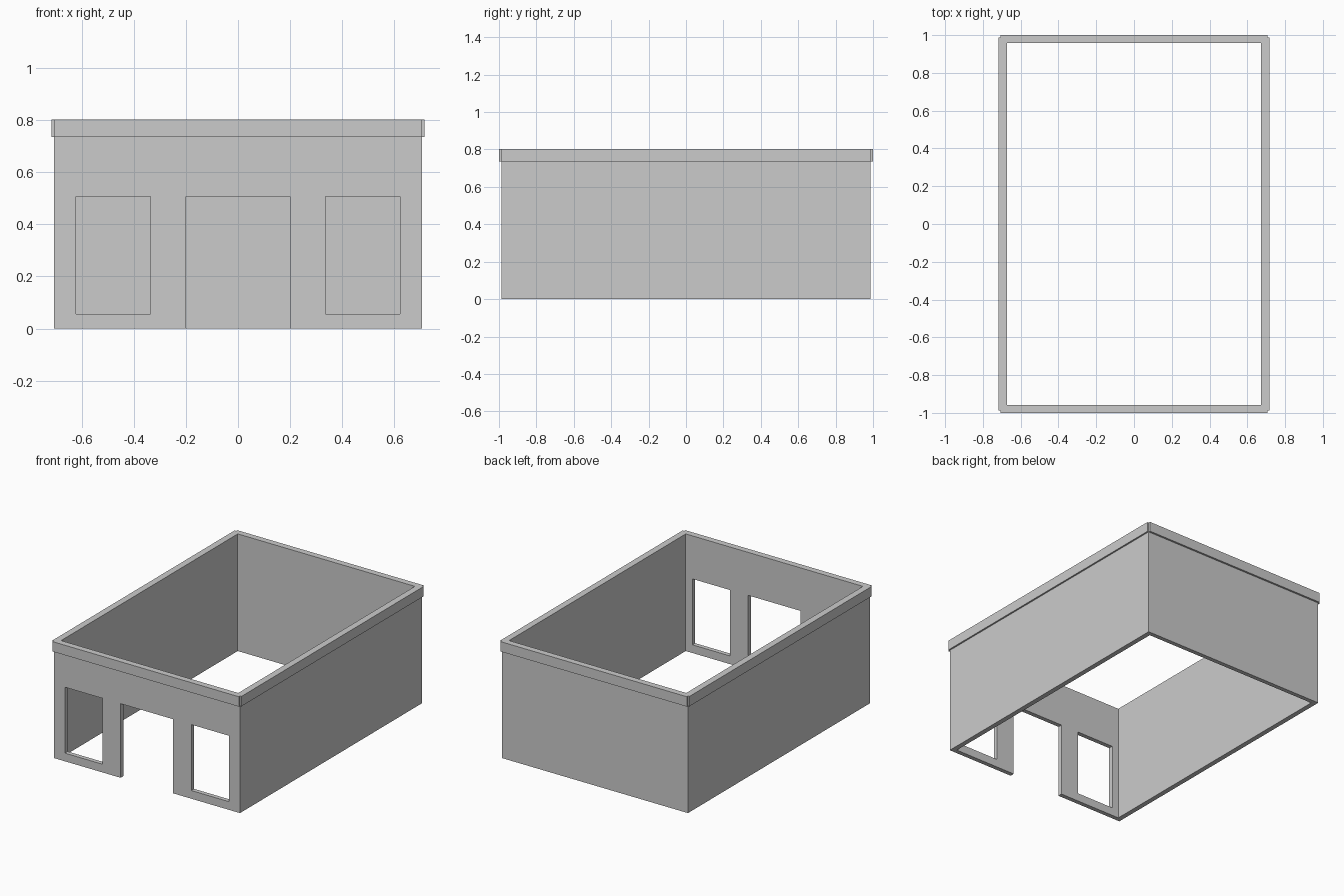
import bpy
import bmesh

cube = bpy.data.objects.get("Cube")
if cube:
    bpy.data.objects.remove(cube, do_unlink=True)

# Overall sizes
WALL_X, WALL_Y = 0.706, 0.987      # outer faces of the walls
ROOM_X, ROOM_Y = 0.672, 0.957      # inner faces of the walls
TRIM_X, TRIM_Y = 0.717, 1.0        # outer faces of the parapet trim
TOP, TRIM_BASE = 0.803, 0.735
OPENING_TOP, SILL = 0.508, 0.056
DOOR_X = 0.199
WINDOW_IN, WINDOW_OUT = 0.337, 0.622

grey = bpy.data.materials.new("plain_grey")
grey.use_nodes = True
grey.diffuse_color = (0.6, 0.6, 0.6, 1)
grey.node_tree.nodes["Principled BSDF"].inputs["Base Color"].default_value = grey.diffuse_color


def prism(name, outline, bottom, top, axis="Z"):
    """Extrude an outline: (x, y) points along z, or (x, z) points along y."""
    bm = bmesh.new()
    place = (lambda u, v: (u, v, bottom)) if axis == "Z" else (lambda u, v: (u, bottom, v))
    face = bm.faces.new([bm.verts.new(place(u, v)) for u, v in outline])
    new = bmesh.ops.extrude_face_region(bm, geom=[face])["geom"]
    shift = (0, 0, top - bottom) if axis == "Z" else (0, top - bottom, 0)
    bmesh.ops.translate(bm, vec=shift, verts=[g for g in new if isinstance(g, bmesh.types.BMVert)])
    bmesh.ops.recalc_face_normals(bm, faces=bm.faces)
    mesh = bpy.data.meshes.new(name)
    bm.to_mesh(mesh)
    bm.free()
    mesh.materials.append(grey)
    obj = bpy.data.objects.new(name, mesh)
    bpy.context.collection.objects.link(obj)
    return obj


def rect(u0, u1, v0, v1):
    return [(u0, v0), (u1, v0), (u1, v1), (u0, v1)]


def cut(target, cutter):
    """Subtract a hidden helper from the target."""
    cutter.hide_render = True
    cutter.hide_viewport = True
    cutter.display_type = "WIRE"
    mod = target.modifiers.new(cutter.name, "BOOLEAN")
    mod.operation = "DIFFERENCE"
    mod.solver = "EXACT"
    mod.object = cutter


# Four walls, open at the top and bottom
walls = prism("walls", rect(-WALL_X, WALL_X, -WALL_Y, WALL_Y), 0, TOP)
cut(walls, prism("room_cutter", rect(-ROOM_X, ROOM_X, -ROOM_Y, ROOM_Y), -0.1, TOP + 0.1))

# Doorway and the two front windows
front, back = -WALL_Y - 0.1, -ROOM_Y + 0.1
cut(walls, prism("doorway_cutter", rect(-DOOR_X, DOOR_X, -0.1, OPENING_TOP), front, back, "Y"))
for side, name in ((1, "left"), (-1, "right")):
    opening = rect(side * WINDOW_IN, side * WINDOW_OUT, SILL, OPENING_TOP)
    cut(walls, prism(name + "_window_cutter", opening, front, back, "Y"))

# Parapet trim strips, leaving a small notch at each corner
for side, x_name, y_name in ((1, "left", "back"), (-1, "right", "front")):
    prism(x_name + "_trim", rect(side * WALL_X, side * TRIM_X, -WALL_Y, WALL_Y), TRIM_BASE, TOP)
    prism(y_name + "_trim", rect(-WALL_X, WALL_X, side * WALL_Y, side * TRIM_Y), TRIM_BASE, TOP)
